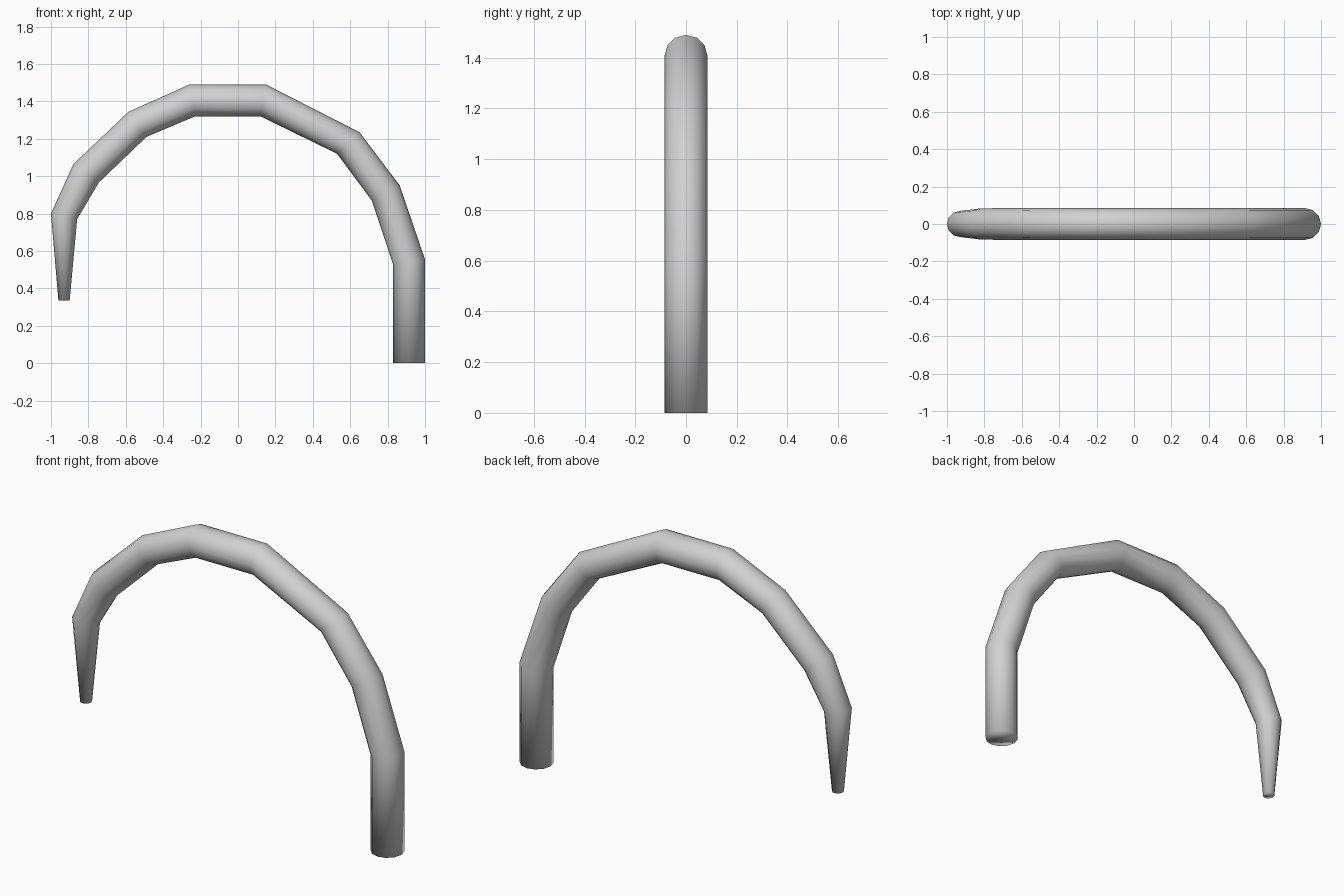
import bpy
import bmesh
from math import cos, sin, tau
from mathutils import Vector

cube = bpy.data.objects.get("Cube")
if cube:
    bpy.data.objects.remove(cube, do_unlink=True)

SIDES = 12

# Mitred rings along the bent tube: inner (x, z), outer (x, z), half depth
RINGS = [
    ((0.83, 0.0), (1.0, 0.0), 0.085),
    ((0.83, 0.525), (1.0, 0.555), 0.085),
    ((0.715, 0.87), (0.865, 0.95), 0.085),
    ((0.53, 1.12), (0.65, 1.235), 0.085),
    ((0.12, 1.32), (0.15, 1.49), 0.085),
    ((-0.23, 1.32), (-0.26, 1.49), 0.085),
    ((-0.49, 1.21), (-0.585, 1.345), 0.085),
    ((-0.745, 0.965), (-0.88, 1.065), 0.084),
    ((-0.86, 0.77), (-1.0, 0.80), 0.07),
    ((-0.90, 0.335), (-0.96, 0.335), 0.031),
]


def make_material(name, rgb):
    mat = bpy.data.materials.new(name)
    mat.use_nodes = True
    mat.diffuse_color = (*rgb, 1)
    mat.node_tree.nodes["Principled BSDF"].inputs["Base Color"].default_value = (*rgb, 1)
    return mat


def add_ring(bm, inner, outer, depth):
    a = Vector((inner[0], 0, inner[1]))
    b = Vector((outer[0], 0, outer[1]))
    center, half = (a + b) / 2, (b - a) / 2
    side = Vector((0, depth, 0))
    return [bm.verts.new(center + half * cos(tau * i / SIDES) + side * sin(tau * i / SIDES))
            for i in range(SIDES)]


# Curved tube, closed at both ends
bm = bmesh.new()
rings = [add_ring(bm, *ring) for ring in RINGS]
for low, high in zip(rings, rings[1:]):
    for i in range(SIDES):
        j = (i + 1) % SIDES
        bm.faces.new((low[i], low[j], high[j], high[i]))
bm.faces.new(rings[0])
bm.faces.new(rings[-1])
bmesh.ops.recalc_face_normals(bm, faces=bm.faces[:])

# Soft shading runs over the ends too
for face in bm.faces:
    face.smooth = True

mesh = bpy.data.meshes.new("curved_tube")
bm.to_mesh(mesh)
bm.free()
mesh.materials.append(make_material("light grey", (0.64, 0.64, 0.64)))
tube = bpy.data.objects.new("curved_tube", mesh)
bpy.context.collection.objects.link(tube)
